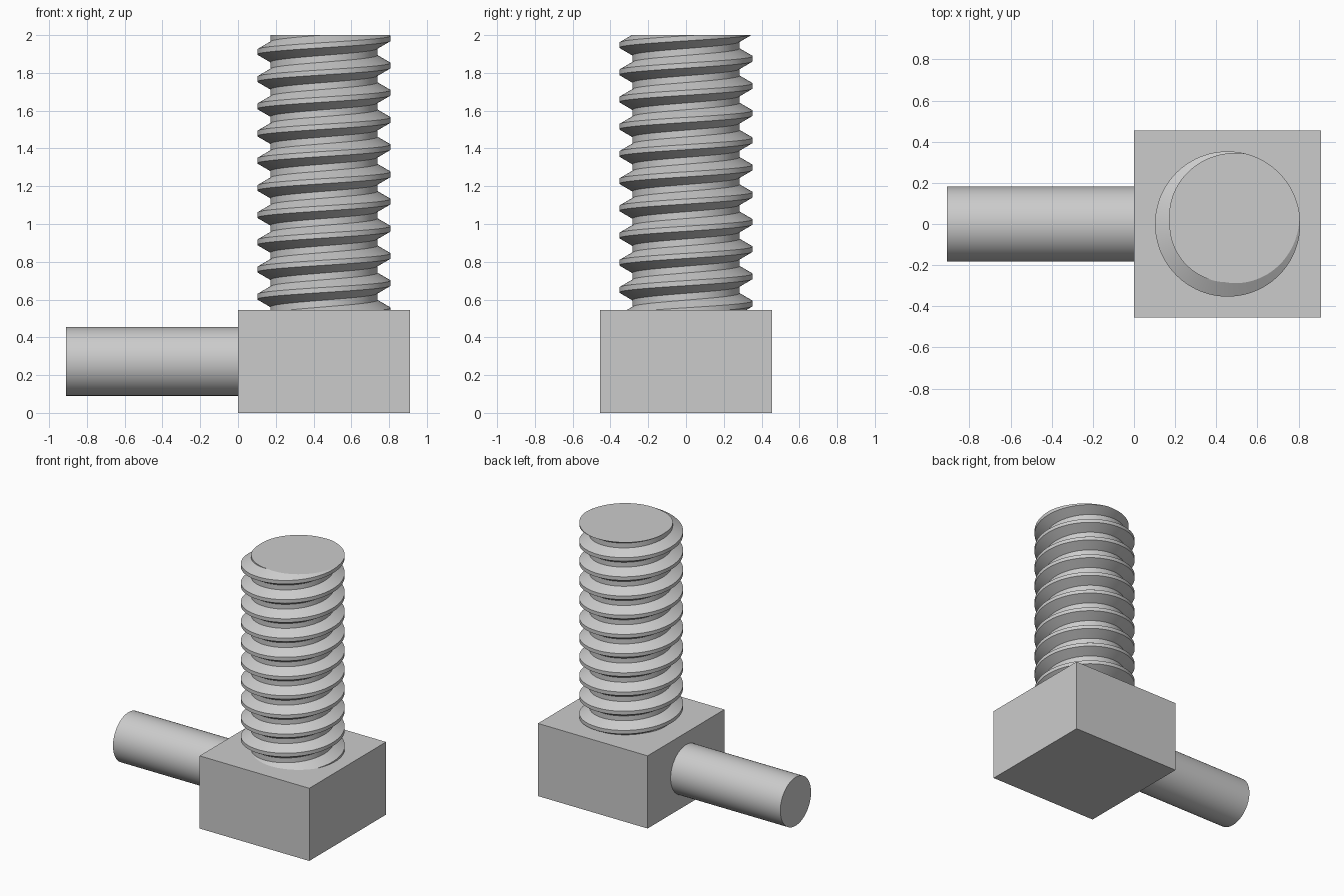
import bpy, bmesh, math
from mathutils import Vector

cube = bpy.data.objects.get("Cube")
if cube:
    bpy.data.objects.remove(cube, do_unlink=True)

GREY = (0.6, 0.6, 0.6, 1)
steel = bpy.data.materials.new("grey_steel")
steel.use_nodes = True
steel.diffuse_color = GREY
steel.node_tree.nodes["Principled BSDF"].inputs["Base Color"].default_value = GREY

CENTRE_X = 0.455
BLOCK_TOP = 0.545
TOP = 2.0


def finish(obj, name):
    """Name the part, colour it and smooth its round faces."""
    obj.name = name
    obj.data.materials.append(steel)
    bpy.ops.object.select_all(action="DESELECT")
    obj.select_set(True)
    bpy.context.view_layer.objects.active = obj
    bpy.ops.object.shade_smooth_by_angle(angle=math.radians(25))


def threaded_rod(radius, root, pitch, crest_flat, root_flat, crest_z, bottom, top, sides=96):
    """Right-handed thread whose crest is at crest_z on the +x side, trimmed flat at both ends."""
    flank = (pitch - crest_flat - root_flat) / 2
    half = crest_flat / 2
    # one pitch of the profile: lower root, crest edges, upper root
    profile = [(root, -half - flank), (radius, -half), (radius, half), (root, half + flank)]
    turns = math.ceil((top - bottom) / pitch) + 4
    start = crest_z - (turns - 2) * pitch
    bm = bmesh.new()
    columns = []
    for i in range(sides):
        a = math.tau * i / sides
        columns.append([
            bm.verts.new((r * math.cos(a), r * math.sin(a), start + pitch * (t + i / sides) + dz))
            for t in range(turns) for r, dz in profile])
    # the last column joins the first one a full pitch higher
    for i in range(sides):
        here = columns[i]
        after = columns[i + 1] if i + 1 < sides else columns[0][len(profile):]
        for k in range(min(len(here), len(after)) - 1):
            bm.faces.new((here[k], after[k], after[k + 1], here[k + 1]))
    # trim and cap
    for z, direction in ((bottom, -1), (top, 1)):
        cut = bmesh.ops.bisect_plane(
            bm, geom=bm.verts[:] + bm.edges[:] + bm.faces[:], dist=1e-6,
            plane_co=Vector((0, 0, z)), plane_no=Vector((0, 0, direction)), clear_outer=True)
        rim = [e for e in cut["geom_cut"] if isinstance(e, bmesh.types.BMEdge)]
        bmesh.ops.edgenet_fill(bm, edges=rim)
    bmesh.ops.recalc_face_normals(bm, faces=bm.faces[:])
    mesh = bpy.data.meshes.new("threaded_rod")
    bm.to_mesh(mesh)
    bm.free()
    obj = bpy.data.objects.new("threaded_rod", mesh)
    bpy.context.collection.objects.link(obj)
    return obj


# Block head
bpy.ops.mesh.primitive_cube_add(size=1, location=(CENTRE_X, 0, BLOCK_TOP / 2))
block = bpy.context.object
block.scale = (0.91, 0.91, BLOCK_TOP)
bpy.ops.object.transform_apply(location=False, rotation=False, scale=True)
finish(block, "block_head")

# Smooth side pin
bpy.ops.mesh.primitive_cylinder_add(
    vertices=96, radius=0.182, depth=0.91,
    location=(-0.455, 0, BLOCK_TOP / 2), rotation=(0, math.pi / 2, 0))
finish(bpy.context.object, "side_pin")

# Threaded shaft
shaft = threaded_rod(radius=0.353, root=0.283, pitch=0.144, crest_flat=0.027, root_flat=0.036,
                     crest_z=1.983, bottom=BLOCK_TOP - 0.01, top=TOP)
shaft.location.x = CENTRE_X
finish(shaft, "threaded_shaft")
